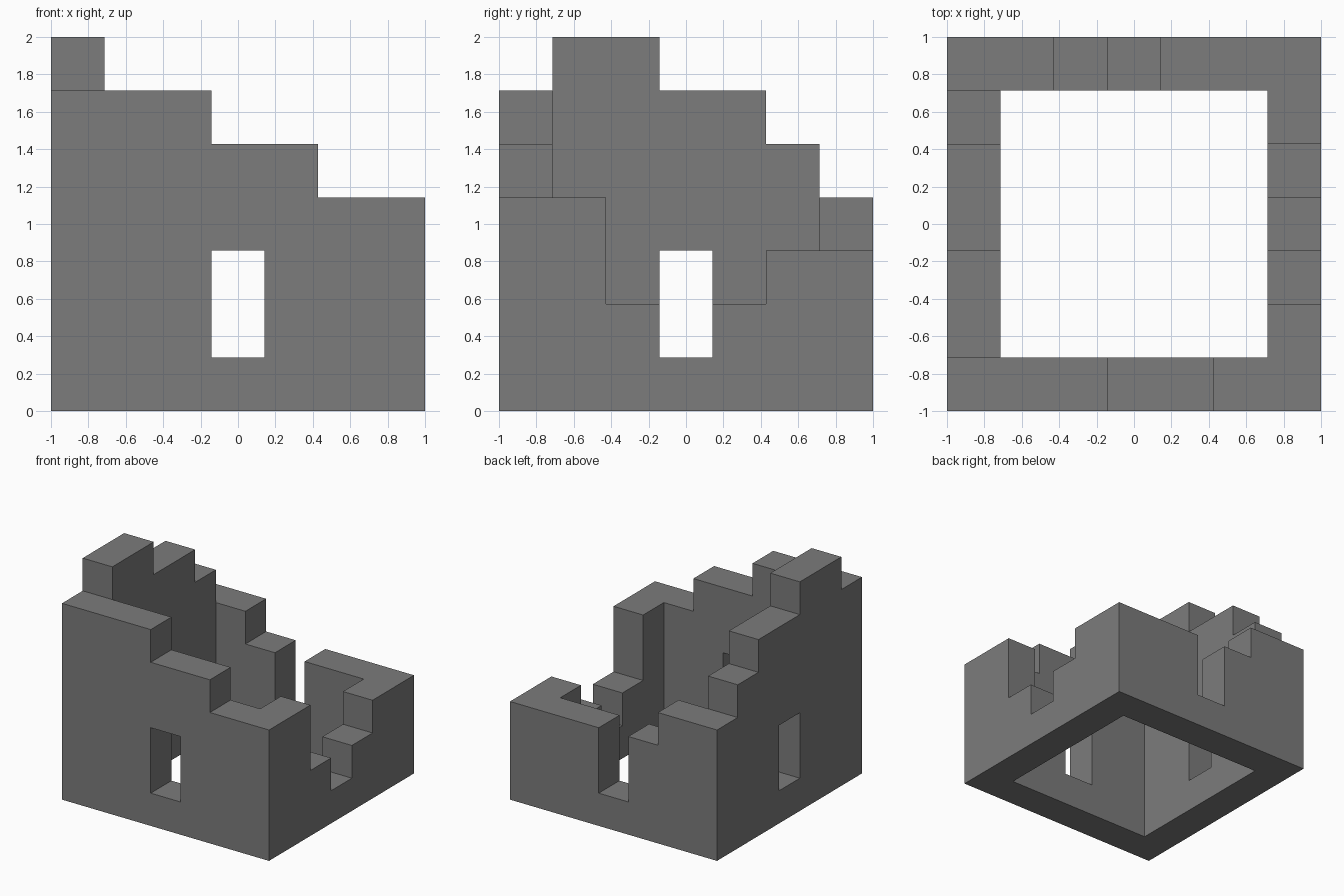
import bpy
import bmesh
from mathutils import Vector

if "Cube" in bpy.data.objects:
    bpy.data.objects.remove(bpy.data.objects["Cube"], do_unlink=True)

N = 7              # stone blocks along each side
UNIT = 2 / N       # block size
MID = N // 2       # middle block, where the openings are

# Broken wall heights in blocks, corner to corner
front_wall = [6, 6, 6, 5, 5, 4, 4]    # along x
back_wall = [4, 4, 3, 1, 3, 3, 3]     # along x
west_wall = [6, 7, 7, 6, 6, 5, 4]     # along y, at -x
east_wall = [4, 4, 2, 1, 2, 3, 3]     # along y, at +x

heights = {}
for i in range(N):
    heights[i, 0] = front_wall[i]
    heights[i, N - 1] = back_wall[i]
    heights[0, i] = west_wall[i]
    heights[N - 1, i] = east_wall[i]

blocks = {(x, y, z) for (x, y), h in heights.items() for z in range(h)}

# Window openings in the front and west walls
for z in (1, 2):
    blocks -= {(MID, 0, z), (0, MID, z)}

# Skin the blocks: one face wherever a block meets open air
bm = bmesh.new()
origin = Vector((-N / 2, -N / 2, 0))
half = Vector((0.5, 0.5, 0.5))
for block in blocks:
    centre = Vector(block) + half + origin
    for axis in range(3):
        for sign in (-1, 1):
            out = Vector((0, 0, 0))
            out[axis] = sign
            neighbour = tuple(round(c) for c in Vector(block) + out)
            if neighbour in blocks:
                continue
            u = Vector((0, 0, 0))
            u[(axis + 1) % 3] = 0.5
            v = out.cross(u)
            corners = (-u - v, u - v, u + v, v - u)
            bm.faces.new([bm.verts.new((centre + out / 2 + c) * UNIT)
                          for c in corners])

# Weld and merge flat areas into large faces
bmesh.ops.remove_doubles(bm, verts=bm.verts[:], dist=0.001)
bmesh.ops.dissolve_limit(bm, angle_limit=0.02,
                         verts=bm.verts[:], edges=bm.edges[:])
bmesh.ops.recalc_face_normals(bm, faces=bm.faces[:])

mesh = bpy.data.meshes.new("ruined_walls")
bm.to_mesh(mesh)
bm.free()

# Grey stone
stone = bpy.data.materials.new("grey_stone")
stone.use_nodes = True
colour = (0.2, 0.2, 0.2, 1)
stone.diffuse_color = colour
stone.node_tree.nodes["Principled BSDF"].inputs["Base Color"].default_value = colour
mesh.materials.append(stone)

walls = bpy.data.objects.new("ruined_walls", mesh)
bpy.context.collection.objects.link(walls)
